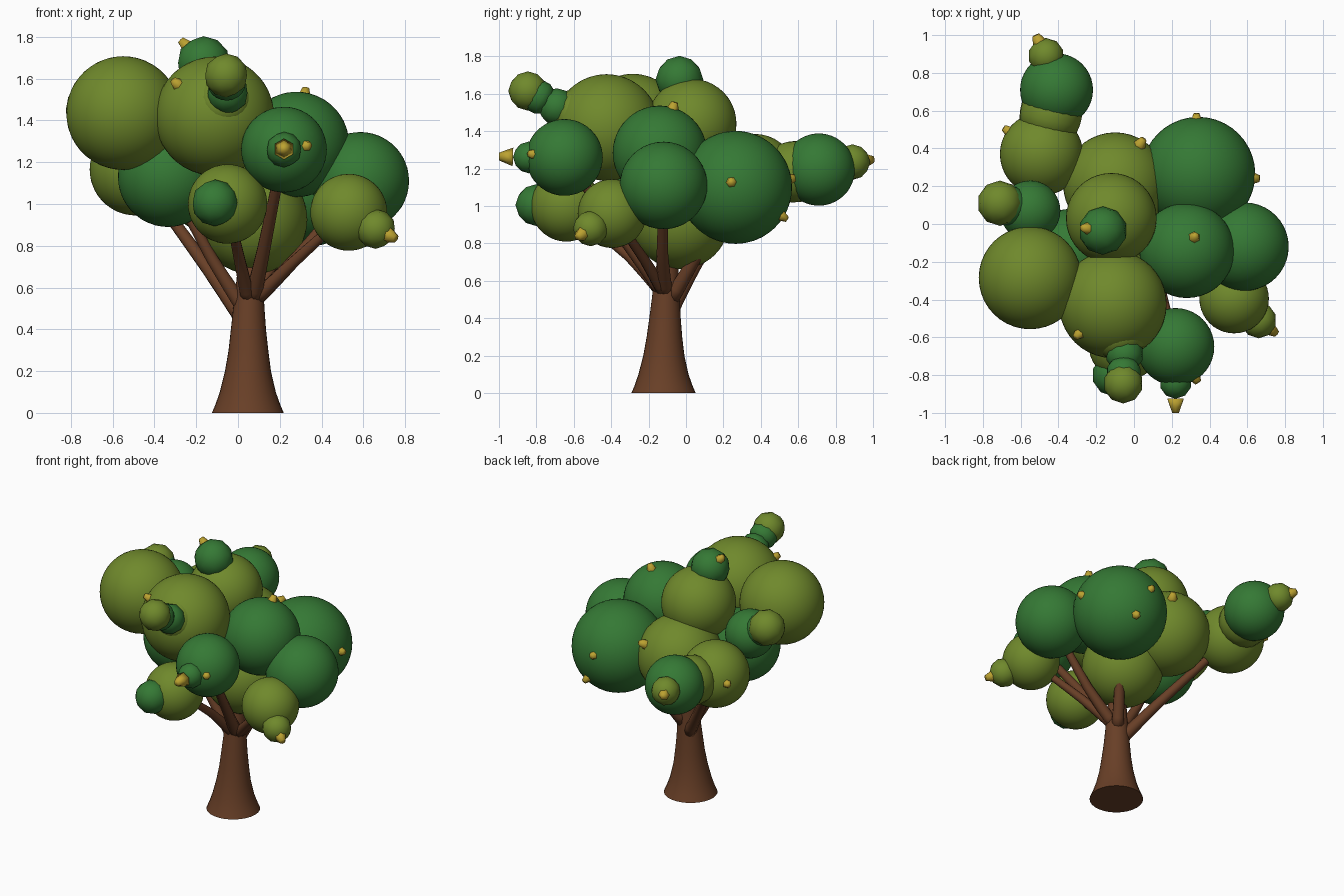
import bpy, bmesh
from mathutils import Vector

if "Cube" in bpy.data.objects:
    bpy.data.objects.remove(bpy.data.objects["Cube"])


def material(name, rgb):
    m = bpy.data.materials.new(name)
    m.diffuse_color = (*rgb, 1)
    m.use_nodes = True
    m.node_tree.nodes["Principled BSDF"].inputs["Base Color"].default_value = m.diffuse_color
    return m


OLIVE = material("olive_leaf", (0.16, 0.25, 0.025))
GREEN = material("green_leaf", (0.035, 0.19, 0.035))
BARK = material("bark", (0.14, 0.05, 0.02))
YELLOW = material("bud_yellow", (0.50, 0.36, 0.03))


def add_object(name, bm, mat):
    me = bpy.data.meshes.new(name)
    bm.to_mesh(me)
    bm.free()
    me.materials.append(mat)
    ob = bpy.data.objects.new(name, me)
    bpy.context.collection.objects.link(ob)
    for p in me.polygons:
        p.use_smooth = True
    return ob


def ball(name, c, r, mat):
    bm = bmesh.new()
    bmesh.ops.create_icosphere(bm, subdivisions=4 if r > 0.15 else 2, radius=r)
    bmesh.ops.translate(bm, verts=bm.verts, vec=c)
    return add_object(name, bm, mat)


def tube(name, rings, mat, sides=12):
    """Capped tapered tube through (point, radius) rings."""
    bm = bmesh.new()
    pts = [Vector(p) for p, r in rings]
    loops = []
    for i, (p, r) in enumerate(rings):
        d = pts[min(i + 1, len(pts) - 1)] - pts[max(i - 1, 0)]
        q = Vector((0, 0, 1)).rotation_difference(d.normalized())
        ret = bmesh.ops.create_circle(bm, segments=sides, radius=r)
        for v in ret["verts"]:
            v.co = q @ v.co + pts[i]
        loops.append(ret["verts"])
    for a, b in zip(loops, loops[1:]):
        for k in range(sides):
            n = (k + 1) % sides
            bm.faces.new((a[k], a[n], b[n], b[k]))
    bm.faces.new(loops[0][::-1])
    bm.faces.new(loops[-1])
    bmesh.ops.recalc_face_normals(bm, faces=bm.faces)
    return add_object(name, bm, mat)


# Flared trunk
trunk = tube("trunk", [((0.047, -0.12, 0), 0.172), ((0.047, -0.12, 0.04), 0.155),
                       ((0.047, -0.12, 0.1), 0.134), ((0.048, -0.118, 0.2), 0.110),
                       ((0.05, -0.115, 0.3), 0.095), ((0.05, -0.112, 0.4), 0.084),
                       ((0.052, -0.108, 0.5), 0.075), ((0.055, -0.105, 0.6), 0.066),
                       ((0.06, -0.09, 0.8), 0.05)], BARK, 28)
bpy.context.view_layer.objects.active = trunk
trunk.select_set(True)
bpy.ops.object.shade_smooth_by_angle()

# Main foliage balls: x, y, z, radius, material
balls = {
    "A": (-0.55, -0.285, 1.435, 0.272, OLIVE),
    "B": (-0.112, -0.425, 1.42, 0.285, OLIVE),
    "C": (-0.12, 0.03, 1.44, 0.24, OLIVE),
    "D": (-0.165, -0.035, 1.675, 0.128, GREEN),
    "E": (0.34, 0.265, 1.10, 0.302, GREEN),
    "F": (0.28, -0.14, 1.285, 0.252, GREEN),
    "G": (0.585, -0.12, 1.11, 0.234, GREEN),
    "H": (0.53, -0.395, 0.96, 0.184, OLIVE),
    "I": (0.22, -0.65, 1.26, 0.205, GREEN),
    "J": (-0.05, -0.64, 1.0, 0.19, OLIVE),
    "K": (-0.335, -0.16, 1.13, 0.24, GREEN),
    "L": (-0.55, 0.07, 1.35, 0.16, GREEN),
    "M": (-0.49, 0.37, 1.165, 0.22, OLIVE),
    "N": (-0.41, 0.71, 1.195, 0.193, GREEN),
    "O": (-0.10, 0.21, 1.13, 0.275, OLIVE),
    "P": (0.07, -0.03, 0.925, 0.262, OLIVE),
    # small outer tufts
    "B1": (-0.05, -0.69, 1.53, 0.10, GREEN),
    "B2": (-0.057, -0.845, 1.615, 0.105, OLIVE),
    "H2": (0.66, -0.51, 0.88, 0.095, OLIVE),
    "I2": (0.22, -0.84, 1.26, 0.085, GREEN),
    "J2": (-0.11, -0.80, 1.005, 0.112, GREEN),
    "L2": (-0.71, 0.11, 1.45, 0.12, OLIVE),
    "N2": (-0.465, 0.89, 1.235, 0.095, OLIVE),
}
for k, (x, y, z, r, m) in balls.items():
    ball("foliage_" + k.lower(), (x, y, z), r, m)

# Soft necks joining the tufts to their parent balls
for a, b in (("B", "B1"), ("B1", "B2"), ("H", "H2"), ("I", "I2"), ("J", "J2"),
             ("L", "L2"), ("N", "N2"), ("C", "D"), ("M", "N")):
    pa, pb = Vector(balls[a][:3]), Vector(balls[b][:3])
    ra, rb = balls[a][3] * 0.9, balls[b][3] * 0.85
    d = (pb - pa).normalized()
    rings = [(pa + d * ra * 0.55, ra * 0.75), (pa + d * ra, max(rb, ra * 0.45)), (pb, rb)]
    if (rings[2][0] - rings[1][0]).dot(d) < 0.01:
        rings.pop(1)
    tube("neck_" + b.lower(), rings, balls[a][4], 20)

# Yellow buds: parent ball and tip position
buds = [("D", (-0.275, -0.02, 1.785)), ("E", (0.665, 0.24, 1.13)), ("E", (0.33, 0.585, 1.15)),
        ("E", (0.42, 0.54, 0.93)), ("F", (0.325, -0.06, 1.555)), ("B", (-0.31, -0.60, 1.59)),
        ("O", (0.05, 0.45, 1.27)), ("M", (-0.69, 0.51, 1.19)), ("I", (0.34, -0.84, 1.28)),
        ("I2", (0.22, -1.0, 1.265)), ("H2", (0.755, -0.58, 0.835)), ("N2", (-0.52, 1.0, 1.25))]
for i, (k, tip) in enumerate(buds):
    c, t = Vector(balls[k][:3]), Vector(tip)
    d = (t - c).normalized()
    s = 0.045 if k not in ("I2", "H2", "N2") else 0.05
    tube(f"bud_{i + 1}", [(t - d * 0.075, s), (t - d * 0.03, s * 0.65), (t, s * 0.4)], YELLOW, 6)

# Branches: start on the trunk, bend, end inside a foliage ball
branches = {
    "M": ((0.03, -0.08, 0.44), (-0.12, 0.03, 0.66), 0.042),
    "E": ((0.07, -0.08, 0.50), (0.16, 0.05, 0.72), 0.042),
    "G": ((0.07, -0.11, 0.53), (0.27, -0.13, 0.72), 0.040),
    "H": ((0.08, -0.12, 0.54), (0.24, -0.21, 0.70), 0.036),
    "I": ((0.07, -0.12, 0.54), (0.115, -0.27, 0.74), 0.042),
    "J": ((0.05, -0.13, 0.54), (0.01, -0.28, 0.72), 0.036),
    "K": ((0.04, -0.11, 0.48), (-0.12, -0.12, 0.72), 0.038),
}
for k, (start, bend, r) in branches.items():
    a, b, c = Vector(start), Vector(bend), Vector(balls[k][:3])
    rings = []
    for i in range(9):
        t = i / 8
        p = a.lerp(b, t * 2) if t < 0.5 else b.lerp(c, t * 2 - 1)
        q = a.lerp(b, t).lerp(b.lerp(c, t), t)
        rings.append((p.lerp(q, 0.5), r * (1 - 0.45 * t)))
    tube("branch_" + k.lower(), rings, BARK, 10)
